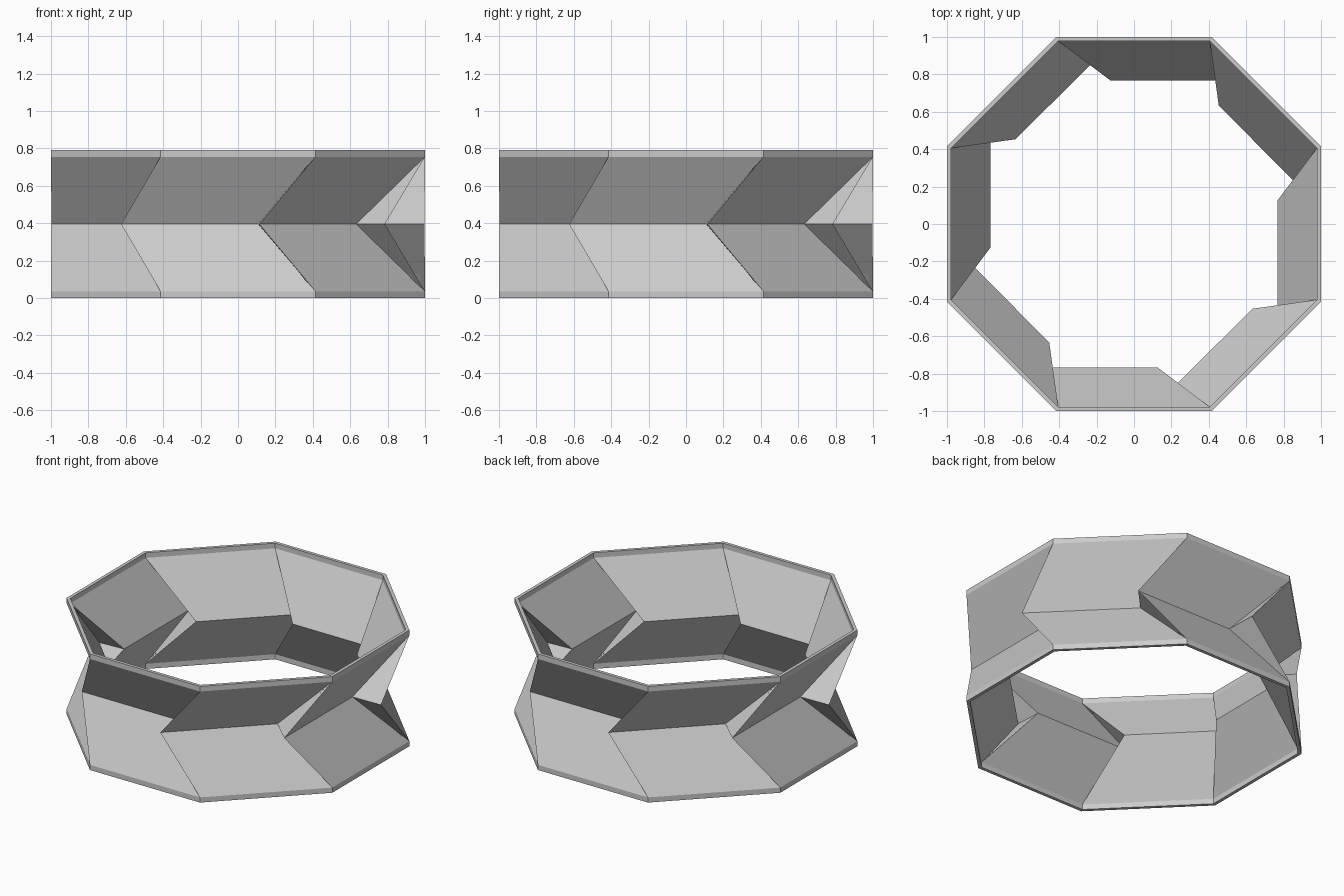
import bpy, bmesh, math
from mathutils import Matrix, Vector

if "Cube" in bpy.data.objects:
    bpy.data.objects.remove(bpy.data.objects["Cube"])

SIDES = 8
HEIGHT, RIM = 0.79, 0.035
MID = HEIGHT / 2
T = math.tan(math.pi / SIDES)

grey = bpy.data.materials.new("plain grey")
grey.diffuse_color = (0.6, 0.6, 0.6, 1)
grey.use_nodes = True
grey.node_tree.nodes["Principled BSDF"].inputs["Base Color"].default_value = grey.diffuse_color

bm = bmesh.new()


def shell(apothem, a, b, sign):
    """One half of a pleated wall with its upright rim; returns rim edge verts."""
    def ring(x, y, h):
        return [bm.verts.new(Matrix.Rotation(k * math.tau / SIDES, 3, 'Z')
                             @ Vector((x, y, MID + sign * h))) for k in range(SIDES)]

    edge = ring(apothem * T, -apothem, MID)
    corner = ring(apothem * T, -apothem, MID - RIM)
    fold_in = ring(*a, 0)
    fold_out = ring(*b, 0)
    for k in range(SIDES):
        n = (k + 1) % SIDES
        # rim strip, slanted panel, and the tucked triangle between panels
        bm.faces.new((edge[k - 1], edge[k], corner[k], corner[k - 1]))
        bm.faces.new((corner[k - 1], corner[k], fold_in[k], fold_out[k]))
        bm.faces.new((corner[k], fold_out[n], fold_in[k]))
    return edge


def turn_back(x, y):
    """Move a point one side back round the ring."""
    v = Matrix.Rotation(-math.tau / SIDES, 2) @ Vector((x, y))
    return v.x, v.y


for sign in (1, -1):
    outer = shell(1.0, (0.108, -0.785), (-0.625, -0.785), sign)
    inner = shell(0.978, (0.127, -0.768), turn_back(0.137, -0.947), sign)
    # flat lip joining the outer and inner walls
    for k in range(SIDES):
        bm.faces.new((outer[k - 1], outer[k], inner[k], inner[k - 1]))

bmesh.ops.remove_doubles(bm, verts=bm.verts, dist=0.0005)
bmesh.ops.recalc_face_normals(bm, faces=bm.faces)

mesh = bpy.data.meshes.new("pleated_ring")
bm.to_mesh(mesh)
bm.free()
mesh.materials.append(grey)
bpy.context.collection.objects.link(bpy.data.objects.new("pleated_ring", mesh))
